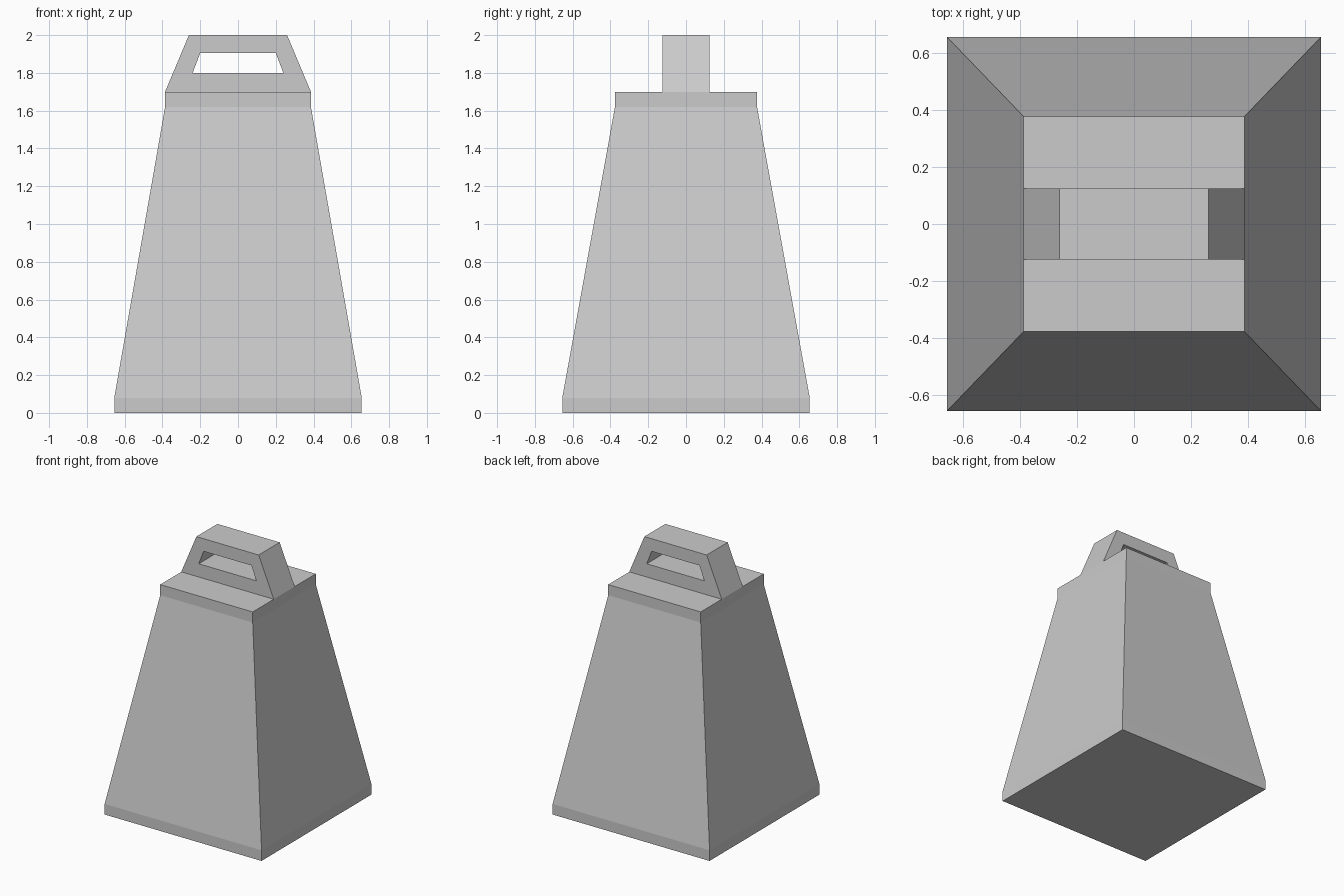
import bpy
import bmesh

cube = bpy.data.objects.get("Cube")
if cube:
    bpy.data.objects.remove(cube, do_unlink=True)

grey = bpy.data.materials.new("plain_grey")
grey.use_nodes = True
colour = (0.6, 0.6, 0.6, 1)
grey.diffuse_color = colour
grey.node_tree.nodes["Principled BSDF"].inputs["Base Color"].default_value = colour


def add_object(name, bm):
    bmesh.ops.recalc_face_normals(bm, faces=bm.faces)
    mesh = bpy.data.meshes.new(name)
    bm.to_mesh(mesh)
    bm.free()
    mesh.materials.append(grey)
    obj = bpy.data.objects.new(name, mesh)
    bpy.context.collection.objects.link(obj)
    return obj


def bridge(bm, lower, upper):
    for i in range(len(lower)):
        j = (i + 1) % len(lower)
        bm.faces.new((lower[i], lower[j], upper[j], upper[i]))


# Tapered body with a straight band at the foot and the top
bm = bmesh.new()
corners = [(-1, -1), (1, -1), (1, 1), (-1, 1)]
levels = [(0.655, 0.655, 0), (0.655, 0.655, 0.08),
          (0.386, 0.376, 1.62), (0.386, 0.376, 1.7)]
rings = [[bm.verts.new((sx * hx, sy * hy, z)) for sx, sy in corners]
         for hx, hy, z in levels]
for lower, upper in zip(rings, rings[1:]):
    bridge(bm, lower, upper)
bm.faces.new(rings[0])
bm.faces.new(rings[-1])
add_object("weight_body", bm)


# Trapezoid handle with a trapezoid grip hole through it
def trapezoid(bm, y, low, high):
    (wl, zl), (wh, zh) = low, high
    return [bm.verts.new((x, y, z)) for x, z in
            ((-wl, zl), (wl, zl), (wh, zh), (-wh, zh))]


bm = bmesh.new()
outer, hole = [], []
for y in (-0.125, 0.125):
    outer.append(trapezoid(bm, y, (0.386, 1.7), (0.26, 2.0)))
    hole.append(trapezoid(bm, y, (0.24, 1.8), (0.2, 1.905)))
    bridge(bm, outer[-1], hole[-1])
bridge(bm, *outer)
bridge(bm, *hole)
add_object("handle", bm)
